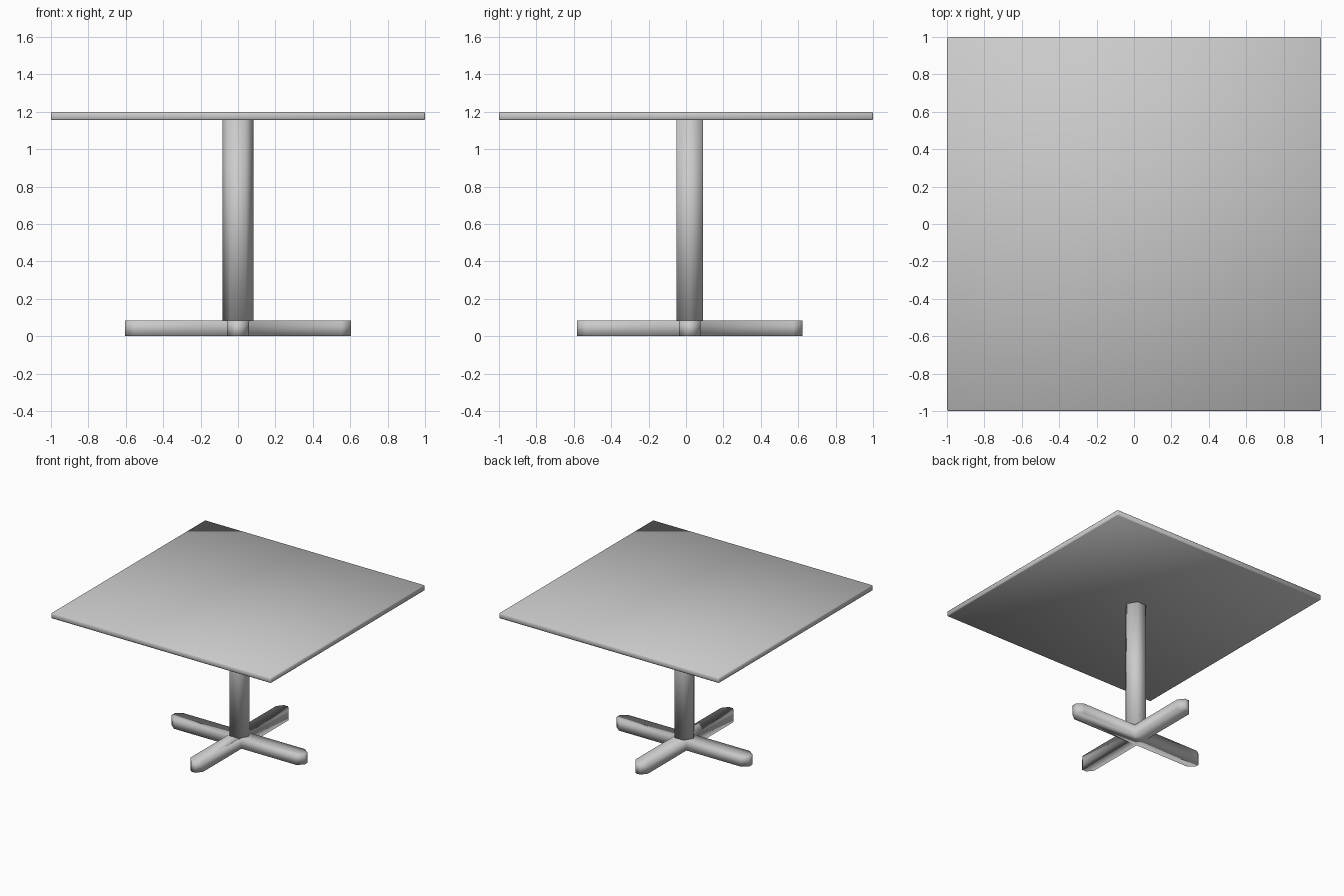
import bpy, bmesh, math

if "Cube" in bpy.data.objects:
    bpy.data.objects.remove(bpy.data.objects["Cube"])

CY = 0.02  # pedestal sits slightly behind centre


def prism(name, outline, z0, z1, bevel=0.0):
    """Extrude a plan outline between two heights, with smooth shading."""
    bm = bmesh.new()
    face = bm.faces.new([bm.verts.new((x, y, z0)) for x, y in outline])
    ext = bmesh.ops.extrude_face_region(bm, geom=[face], use_keep_orig=True)
    for v in ext["geom"]:
        if isinstance(v, bmesh.types.BMVert):
            v.co.z = z1
    if bevel:
        bmesh.ops.bevel(bm, geom=bm.edges[:], offset=bevel, segments=1,
                        affect='EDGES', profile=0.5)
    bmesh.ops.recalc_face_normals(bm, faces=bm.faces[:])
    for f in bm.faces:
        f.smooth = True
    mesh = bpy.data.meshes.new(name)
    bm.to_mesh(mesh)
    bm.free()
    obj = bpy.data.objects.new(name, mesh)
    bpy.context.collection.objects.link(obj)
    return obj


# Square top with softened edges
prism("tabletop", [(-1, -1), (1, -1), (1, 1), (-1, 1)], 1.155, 1.2, 0.006)

# Six-sided column
hexagon = [(0.083 * math.cos(i * math.pi / 3),
            CY + 0.083 * math.sin(i * math.pi / 3)) for i in range(6)]
prism("column", hexagon, 0.08, 1.157)

# Cross base: one arm with a chamfered tip, turned four times
arm = [(0.058, -0.058), (0.555, -0.058), (0.603, -0.02),
       (0.603, 0.02), (0.555, 0.058)]
cross = []
for k in range(4):
    c, s = round(math.cos(k * math.pi / 2)), round(math.sin(k * math.pi / 2))
    cross += [(c * x - s * y, CY + s * x + c * y) for x, y in arm]
prism("cross_base", cross, 0.0, 0.085)
